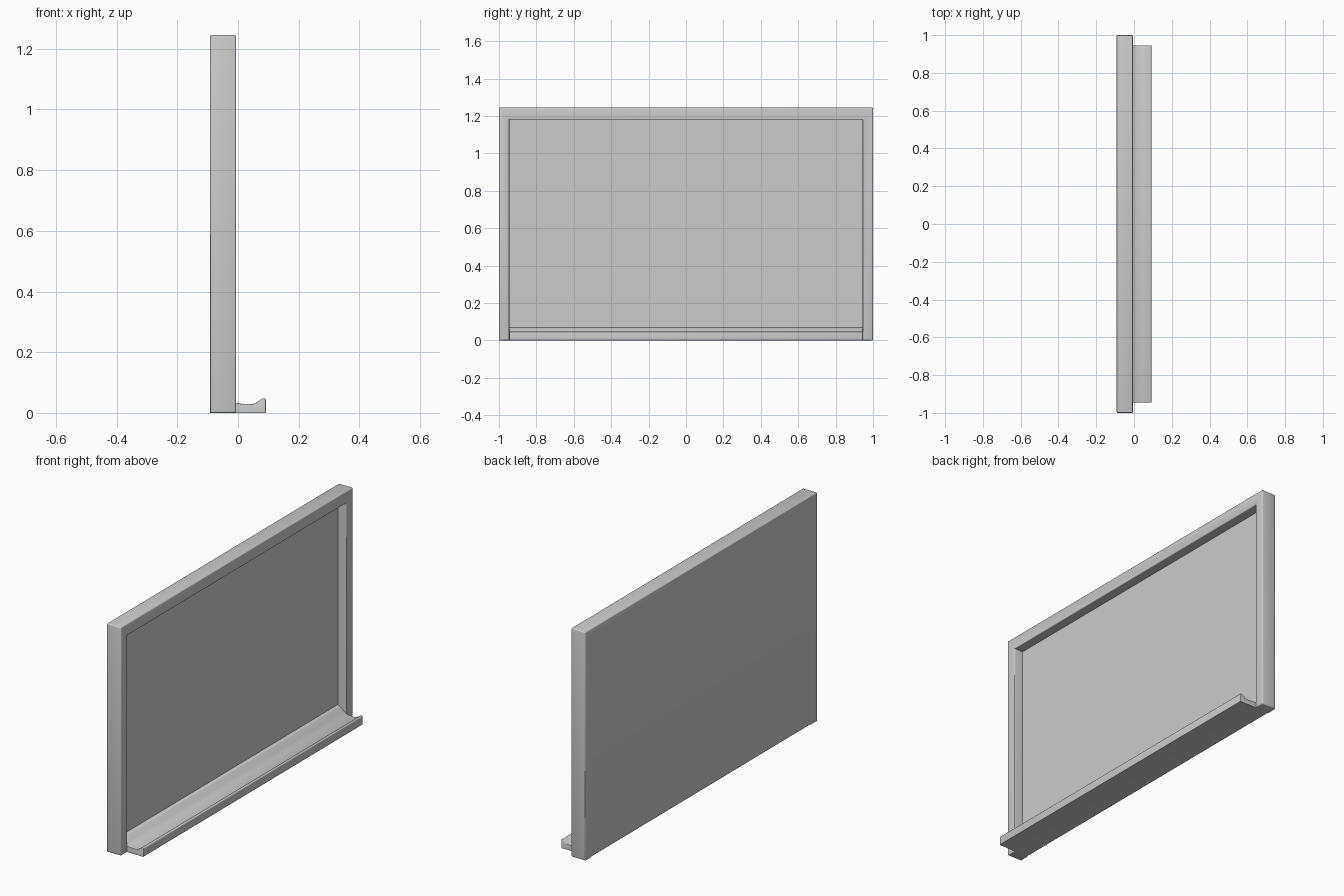
import bpy, bmesh
from mathutils import Vector

if "Cube" in bpy.data.objects:
    bpy.data.objects.remove(bpy.data.objects["Cube"])

BACK, FRONT, FACE, TIP = -0.092, -0.006, -0.06, 0.092
W, H, IN_W, IN_H = 1.0, 1.245, 0.945, 1.18


def prism(name, points, offset, edge_test, width):
    """Extrude a planar outline and round the edges chosen by edge_test."""
    bm = bmesh.new()
    face = bm.faces.new([bm.verts.new(p) for p in points])
    ext = bmesh.ops.extrude_face_region(bm, geom=[face])
    moved = [g for g in ext["geom"] if isinstance(g, bmesh.types.BMVert)]
    bmesh.ops.translate(bm, verts=moved, vec=Vector(offset))
    bmesh.ops.recalc_face_normals(bm, faces=bm.faces[:])
    edges = [e for e in bm.edges if edge_test(e.verts[0].co, e.verts[1].co)]
    bmesh.ops.bevel(bm, geom=edges, offset=width, segments=3, profile=0.5,
                    affect='EDGES', clamp_overlap=True)
    mesh = bpy.data.meshes.new(name)
    bm.to_mesh(mesh)
    bm.free()
    ob = bpy.data.objects.new(name, mesh)
    bpy.context.collection.objects.link(ob)
    bpy.context.view_layer.objects.active = ob
    ob.select_set(True)
    bpy.ops.object.shade_smooth_by_angle(angle=0.6)
    ob.select_set(False)
    return ob


def near(a, b):
    return abs(a - b) < 1e-5


def outer(v):
    return near(abs(v.y), W)


def front(v):
    return near(v.x, FRONT)


# Surrounding frame: two posts and a top rail, rounded outside and in front
outline = [(-W, 0), (-W, H), (W, H), (W, 0),
           (IN_W, 0), (IN_W, IN_H), (-IN_W, IN_H), (-IN_W, 0)]
prism("frame", [(BACK, y, z) for y, z in outline], (FRONT - BACK, 0, 0),
      lambda a, b: (outer(a) and outer(b)) or (front(a) and front(b)), 0.006)

# Writing surface, flush with the back of the frame
panel = [(-IN_W, 0), (-IN_W, IN_H), (IN_W, IN_H), (IN_W, 0)]
prism("board_panel", [(BACK, y, z) for y, z in panel], (FACE - BACK, 0, 0),
      lambda a, b: near(a.x, BACK) and near(b.x, BACK) and near(a.z + b.z, 0), 0.006)

# Pen tray: sill sloping off the board, flat shelf, raised lip
profile = [(FACE, 0), (FACE, 0.068), (-0.045, 0.062), (-0.02, 0.042),
           (-0.005, 0.033), (0.01, 0.030), (0.045, 0.029), (0.058, 0.032),
           (0.083, 0.049), (TIP, 0.045), (TIP, 0)]
prism("pen_tray", [(x, -IN_W, z) for x, z in profile], (0, 2 * IN_W, 0),
      lambda a, b: (a.x > FACE + 1e-4 and b.x > FACE + 1e-4
                    and (near(a.y, b.y) or a.x > 0.08)), 0.003)
